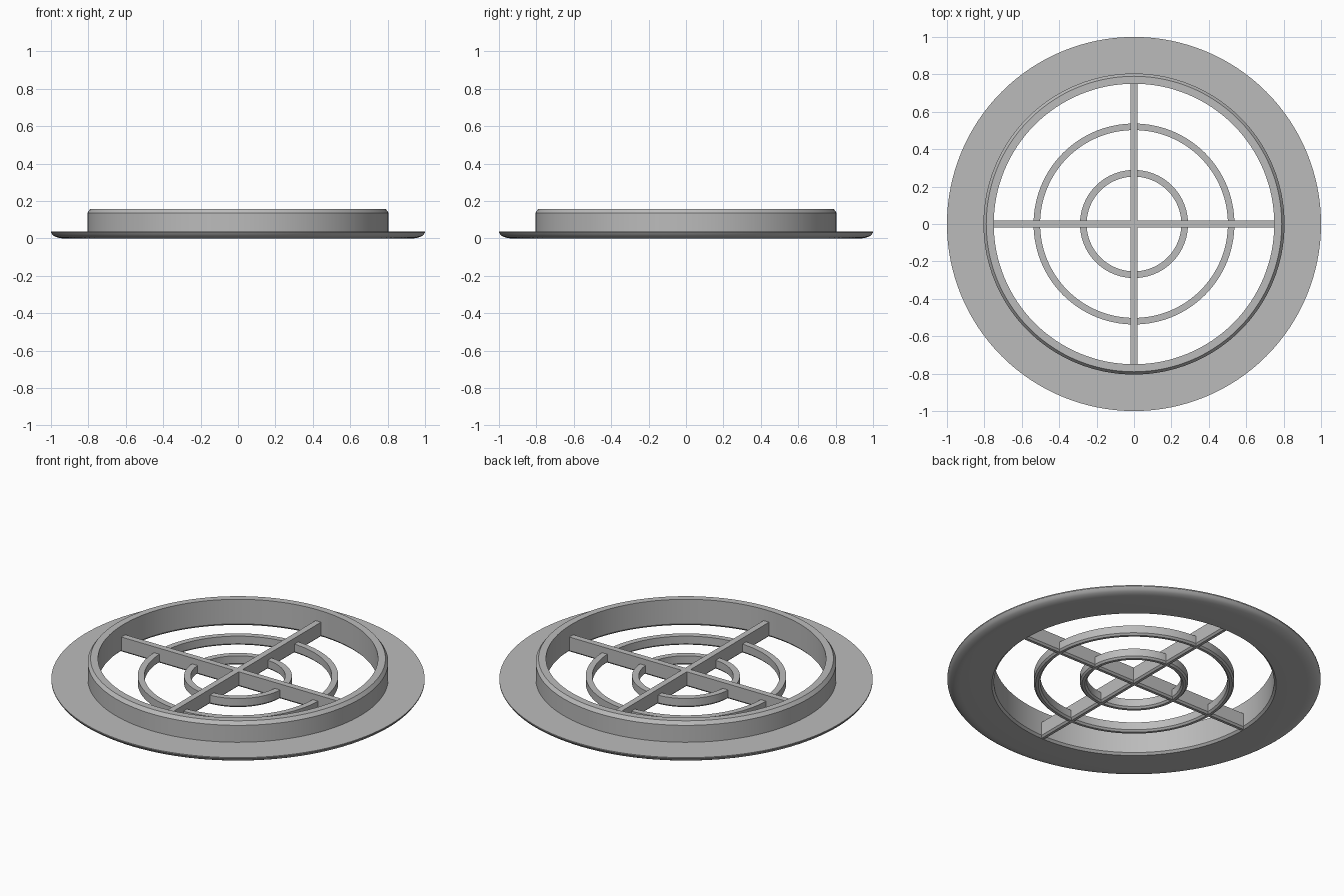
import bpy, bmesh, math

if "Cube" in bpy.data.objects:
    bpy.data.objects.remove(bpy.data.objects["Cube"])

grey = bpy.data.materials.new("plain grey")
grey.diffuse_color = (0.5, 0.5, 0.5, 1)
grey.use_nodes = True
grey.node_tree.nodes["Principled BSDF"].inputs["Base Color"].default_value = grey.diffuse_color


def finish(name, bm):
    bmesh.ops.recalc_face_normals(bm, faces=bm.faces)
    me = bpy.data.meshes.new(name)
    bm.to_mesh(me)
    bm.free()
    ob = bpy.data.objects.new(name, me)
    bpy.context.collection.objects.link(ob)
    me.materials.append(grey)
    bpy.ops.object.select_all(action='DESELECT')
    ob.select_set(True)
    bpy.context.view_layer.objects.active = ob
    bpy.ops.object.shade_smooth_by_angle(angle=math.radians(25))
    return ob


def lathe(name, profile, steps=128):
    """Spin a closed (radius, height) profile around the z axis."""
    bm = bmesh.new()
    loops = []
    for i in range(steps):
        a = 2 * math.pi * i / steps
        loops.append([bm.verts.new((r * math.cos(a), r * math.sin(a), z)) for r, z in profile])
    n = len(profile)
    for i in range(steps):
        p, q = loops[i], loops[(i + 1) % steps]
        for j in range(n):
            k = (j + 1) % n
            bm.faces.new((p[j], q[j], q[k], p[k]))
    return finish(name, bm)


# Flange with a rounded underside, joined to the raised collar
curve = [(0.93 + 0.07 * math.sin(t), 0.035 - 0.035 * math.cos(t))
         for t in [math.radians(a) for a in (0, 15, 30, 45, 60)]]
lathe("flange_and_collar", [(0.762, 0)] + curve + [
    (1.0, 0.031), (1.0, 0.037), (0.805, 0.037), (0.805, 0.137),
    (0.79, 0.157), (0.75, 0.157), (0.75, 0.012)])

# Concentric grille rings, chamfered underneath
c = 0.01
for name, r0, r1 in (("inner_ring", 0.253, 0.289), ("outer_ring", 0.502, 0.537)):
    lathe(name, [(r0 + c, 0), (r1 - c, 0), (r1, c), (r1, 0.055), (r0, 0.055), (r0, c)])


def plus_outline(bm, w, length, z):
    pts = []
    for i in range(4):
        ca, sa = (1, 0, -1, 0)[i], (0, 1, 0, -1)[i]
        for x, y in ((length, -w), (length, w), (w, w)):
            pts.append(bm.verts.new((x * ca - y * sa, x * sa + y * ca, z)))
    return pts


# Cross bars, taller than the rings, chamfered underneath
bm = bmesh.new()
levels = [plus_outline(bm, w, 0.757, z) for w, z in ((0.008, 0), (0.018, c), (0.018, 0.09))]
for lo, hi in zip(levels, levels[1:]):
    for j in range(12):
        k = (j + 1) % 12
        bm.faces.new((lo[j], lo[k], hi[k], hi[j]))
bm.faces.new(levels[0])
bm.faces.new(levels[-1])
finish("cross_bars", bm)
